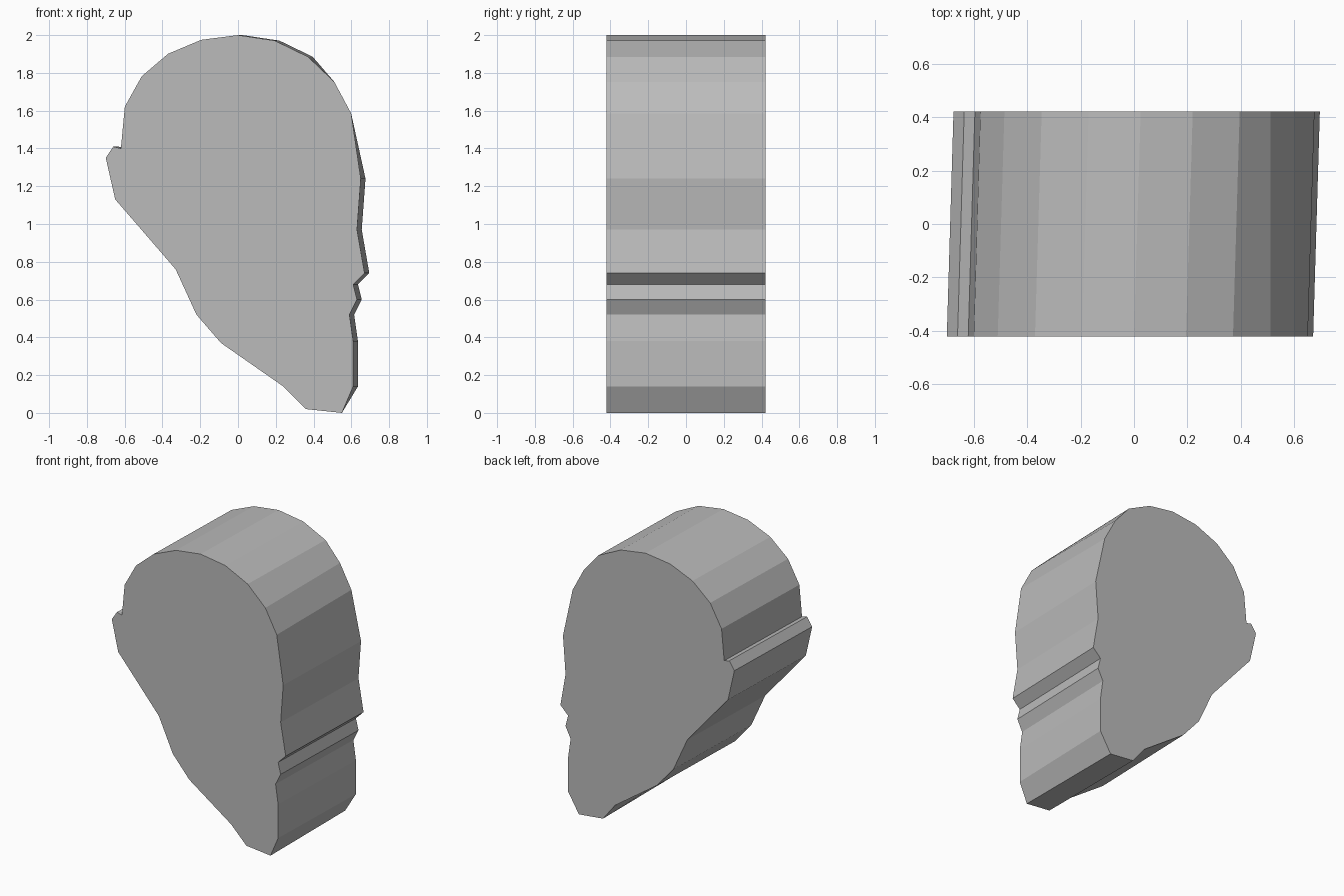
import bpy
import bmesh
from math import sin, cos, pi

cube = bpy.data.objects.get("Cube")
if cube:
    bpy.data.objects.remove(cube, do_unlink=True)

HALF_DEPTH = .42
DRIFT = .025


def crown_point(step):
    """Point on the domed crown, a little fuller towards the rear."""
    angle = step * pi / 10
    fullness = .85 if step > 5 else 1
    return .63 * cos(angle), 1.4 + .6 * sin(angle) ** fullness


def back_drift(x, z):
    """Sideways lean of the back face; none at the temple or the chin tip."""
    at_temple = x > .45 and z > 1.5
    at_chin = z < .1
    return 0 if at_temple or at_chin else DRIFT


def make_material(name, shade):
    """Flat neutral material of the given shade."""
    material = bpy.data.materials.new(name)
    material.use_nodes = True
    colour = (shade, shade, shade, 1)
    material.diffuse_color = colour
    shader = material.node_tree.nodes["Principled BSDF"]
    shader.inputs["Base Color"].default_value = colour
    return material


def make_slab(name, outline, material):
    """Two end caps joined by a band of flat side faces."""
    bm = bmesh.new()
    front = [bm.verts.new((x, -HALF_DEPTH, z)) for x, z in outline]
    back = [bm.verts.new((x + back_drift(x, z), HALF_DEPTH, z)) for x, z in outline]
    bm.faces.new(front)
    bm.faces.new(reversed(back))
    for i in range(len(outline)):
        bm.faces.new((front[i - 1], back[i - 1], back[i], front[i]))
    bmesh.ops.recalc_face_normals(bm, faces=bm.faces)
    mesh = bpy.data.meshes.new(name)
    bm.to_mesh(mesh)
    bm.free()
    mesh.materials.append(material)
    slab = bpy.data.objects.new(name, mesh)
    bpy.context.collection.objects.link(slab)


# Chin, lips, nose and brow, going up
face = [(.55, 0), (.61, .14), (.61, .38), (.59, .52), (.63, .6),
        (.61, .68), (.67, .74), (.63, .97), (.65, 1.24)]

# Crown, from temple to rear
crown = [crown_point(step) for step in range(1, 10)]

# Rear knob, nape and jaw, going down
rear = [(-.62, 1.4), (-.66, 1.41), (-.7, 1.35), (-.65, 1.13), (-.52, .98),
        (-.33, .76), (-.22, .52), (-.09, .37), (.24, .14), (.36, .02)]

make_slab("head_slab", face + crown + rear, make_material("plain_grey", .5))
